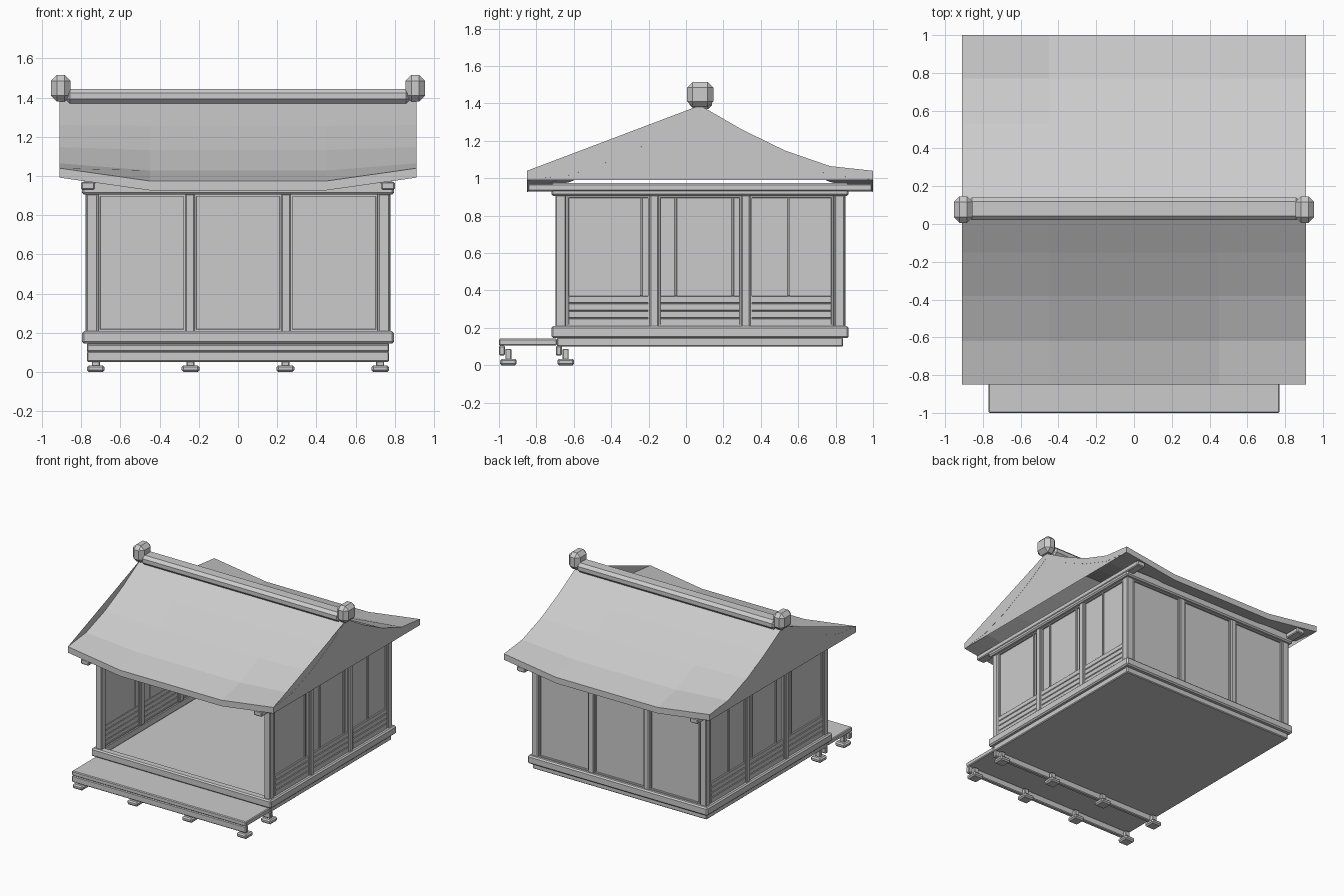
import bpy, bmesh
from mathutils import Matrix, Vector

cube = bpy.data.objects.get("Cube")
if cube:
    bpy.data.objects.remove(cube, do_unlink=True)

grey = bpy.data.materials.new("plain_grey")
grey.use_nodes = True
grey.diffuse_color = (0.6, 0.6, 0.6, 1)
grey.node_tree.nodes["Principled BSDF"].inputs["Base Color"].default_value = (0.6, 0.6, 0.6, 1)

CY = 0.075      # centre of the house in y
HALF = 0.795    # half the width of the house


def finish(name, bm):
    bmesh.ops.recalc_face_normals(bm, faces=bm.faces)
    mesh = bpy.data.meshes.new(name)
    bm.to_mesh(mesh)
    bm.free()
    mesh.materials.append(grey)
    obj = bpy.data.objects.new(name, mesh)
    bpy.context.collection.objects.link(obj)
    return obj


def add_box(bm, x, y, z, bevel=0.006, matrix=None):
    """Bevelled box from (low, high) ranges."""
    part = bmesh.new()
    bmesh.ops.create_cube(part, size=1)
    for v in part.verts:
        v.co = Vector([(r[0] + r[1]) / 2 + c * (r[1] - r[0]) for r, c in zip((x, y, z), v.co)])
    if bevel:
        bmesh.ops.bevel(part, geom=part.edges[:], offset=bevel, segments=1,
                        affect='EDGES', profile=0.5)
    if matrix:
        bmesh.ops.transform(part, matrix=matrix, verts=part.verts)
    temp = bpy.data.meshes.new("temp")
    part.to_mesh(temp)
    part.free()
    bm.from_mesh(temp)
    bpy.data.meshes.remove(temp)


def boxes(name, specs, bevel=0.006, matrix=None):
    bm = bmesh.new()
    for x, y, z in specs:
        add_box(bm, x, y, z, bevel, matrix)
    return finish(name, bm)


def around(c, half):
    return (c - half, c + half)


# Floor and porch
boxes("floor", [((-0.77, 0.77), (-0.69, 0.84), (0.10, 0.148))])
boxes("porch_deck", [((-0.77, 0.77), (-1, -0.69), (0.105, 0.142))])
boxes("porch_beams", [((-0.77, 0.77), around(y, 0.016), (0.052, 0.105)) for y in (-0.984, -0.68)])
feet, stubs = [], []
for y in (-0.95, -0.643):
    for x in (-0.725, -0.242, 0.242, 0.725):
        feet.append((around(x, 0.045), around(y, 0.045), (0, 0.035)))
        stubs.append((around(x, 0.02), around(y, 0.016), (0.03, 0.088)))
boxes("porch_feet", feet, 0.01)
boxes("porch_stubs", stubs, 0.004)


# Sill and top beam rings
def ring(name, z):
    specs = []
    for s in (-1, 1):
        edge = sorted((s * (HALF - 0.065), s * HALF))
        specs.append((edge, (CY - HALF, CY + HALF), z))
        specs.append(((-HALF, HALF), [CY + e for e in edge], z))
    boxes(name, specs, 0.01)


ring("sill_beams", (0.145, 0.21))
ring("top_beams", (0.905, 0.975))

# Corner posts
boxes("corner_posts", [(around(sx * 0.745, 0.028), around(CY + sy * 0.745, 0.028), (0.2, 0.91))
                       for sx in (-1, 1) for sy in (-1, 1)])


# Walls are laid out facing +x and then turned into place
def wall(name, matrix, side):
    z = (0.205, 0.91)
    boxes(name + "_posts", [((0.72, 0.778), around(u, 0.024), z) for u in (-0.245, 0.245)],
          matrix=matrix)
    panels, frames, boards = [], [], []
    for c in (-0.49, 0, 0.49):
        panels.append(((0.738, 0.755), around(c, 0.225), z))
        for s in (-1, 1):
            frames.append(((0.73, 0.768), around(c + s * 0.217, 0.006), z))
        for h in (0.214, 0.901):
            frames.append(((0.73, 0.768), around(c, 0.222), around(h, 0.006)))
        for i in range(4):
            low = 0.212 + i * 0.04
            boards.append(((0.735, 0.768), around(c, 0.215), (low, low + 0.039)))
    boxes(name + "_panels", panels, 0, matrix)
    if side:
        boxes(name + "_boards", boards, 0.004, matrix)
        frames += [((0.735, 0.765), around(u, 0.007), (0.37, 0.905))
                   for u in (-0.315, -0.13, 0.175, 0.475)]
    boxes(name + "_frames", frames, 0.002, matrix)


move = Matrix.Translation((0, CY, 0))
wall("left_wall", move, True)
wall("right_wall", move @ Matrix.Scale(-1, 4, (1, 0, 0)), True)
wall("back_wall", move @ Matrix.Rotation(1.5707963, 4, 'Z'), False)

# Purlins running under the roof ends
boxes("roof_purlins", [(sorted((s * 0.73, s * 0.8)), (-0.845, 0.995), (0.93, 0.97))
                       for s in (-1, 1)])

# Curved roof with raised corners: (distance from ridge, height at the ends)
PROFILE = [(0, 1.39), (0.225, 1.26), (0.455, 1.148), (0.695, 1.065), (0.925, 1.04)]
COLUMNS = (-0.91, -0.45, 0.45, 0.91)
THICK = 0.048


def roof_point(x, row, sign, drop):
    d, z = PROFILE[row]
    sag = 0.065 * (d / 0.925) ** 2 if abs(x) < 0.9 else 0
    return (x, CY + sign * d, z - sag - drop)


bm = bmesh.new()
rows = [(i, -1) for i in range(4, 0, -1)] + [(i, 1) for i in range(5)]
grids = []
for drop in (0, THICK):
    grid = [[bm.verts.new(roof_point(x, i, s, drop)) for x in COLUMNS] for i, s in rows]
    grids.append(grid)
    for a, b in zip(grid, grid[1:]):
        for k in range(3):
            bm.faces.new((a[k], a[k + 1], b[k + 1], b[k]))
top, under = grids
for r in (0, -1):
    for k in range(3):
        bm.faces.new((top[r][k], top[r][k + 1], under[r][k + 1], under[r][k]))
for k in (0, -1):
    for r in range(len(rows) - 1):
        bm.faces.new((top[r][k], top[r + 1][k], under[r + 1][k], under[r][k]))
finish("roof", bm)

# Flat gable ends: straight towards the front, curved towards the back
bm = bmesh.new()
for x in (-0.909, 0.909):
    outline = [roof_point(x, 4, -1, THICK), roof_point(x, 4, -1, 0)]
    outline += [roof_point(x, i, 1, 0) for i in range(5)]
    outline.append(roof_point(x, 4, 1, THICK))
    verts = [bm.verts.new(p) for p in outline]
    anchor = verts[0]
    for a, b in zip(verts[1:], verts[2:]):
        bm.faces.new((anchor, a, b))
finish("gable_ends", bm)

# Ridge beam and its end blocks
boxes("ridge_beam", [((-0.88, 0.88), around(0.08, 0.06), (1.37, 1.445))], 0.022)
boxes("ridge_ends", [(around(s * 0.904, 0.05), around(0.076, 0.07), (1.38, 1.515))
                     for s in (-1, 1)], 0.03)
